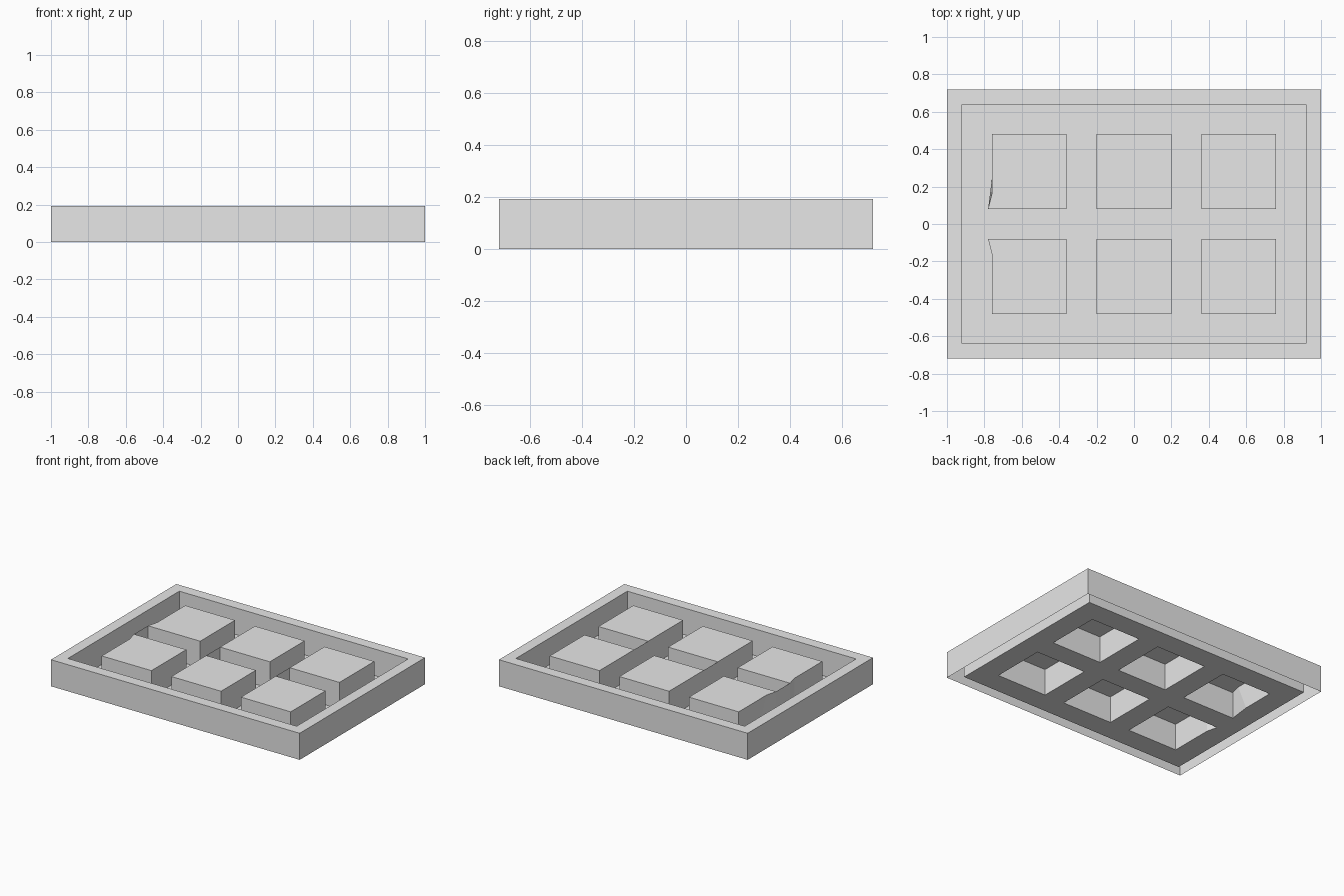
import bpy
import bmesh

cube = bpy.data.objects.get("Cube")
if cube:
    bpy.data.objects.remove(cube)

HEIGHT = 0.193
FLOOR = 0.0

grey = bpy.data.materials.new("light_grey")
grey.use_nodes = True
grey.diffuse_color = (0.8, 0.8, 0.8, 1)
grey.node_tree.nodes["Principled BSDF"].inputs["Base Color"].default_value = (0.8, 0.8, 0.8, 1)


def make_object(name, bm, outward=False):
    if outward:
        bmesh.ops.recalc_face_normals(bm, faces=bm.faces)
    mesh = bpy.data.meshes.new(name)
    bm.to_mesh(mesh)
    bm.free()
    mesh.materials.append(grey)
    obj = bpy.data.objects.new(name, mesh)
    bpy.context.collection.objects.link(obj)
    return obj


def rectangle(bm, x, y, z):
    return [bm.verts.new((sx * x, sy * y, z))
            for sx, sy in ((-1, -1), (1, -1), (1, 1), (-1, 1))]


# Tray rim: outer wall, flat top and inner wall as one open folded sheet
bm = bmesh.new()
loops = [rectangle(bm, 1, 0.72, 0), rectangle(bm, 1, 0.72, HEIGHT),
         rectangle(bm, 0.92, 0.64, HEIGHT), rectangle(bm, 0.92, 0.64, FLOOR)]
for a, b in zip(loops, loops[1:]):
    for i in range(4):
        j = (i + 1) % 4
        bm.faces.new((a[i], a[j], b[j], b[i]))
make_object("tray_rim", bm)

# Cell sheet: floor with raised blocks that are open underneath
XS = (-0.92, -0.76, -0.36, -0.2, 0.2, 0.36, 0.76, 0.92)
YS = (-0.64, -0.48, -0.16, -0.08, 0.08, 0.16, 0.48, 0.64)
bm = bmesh.new()
corners = {}


def corner(i, j, up):
    """Shared grid corner, with the dented edge of the left column."""
    if (i, j, up) not in corners:
        x, y = XS[i], YS[j]
        if i == 1 and j in (3, 4):
            x = -0.78
        if i == 1 and j == 5 and not up:
            y = 0.24
        corners[i, j, up] = bm.verts.new((x, y, HEIGHT if up else FLOOR))
    return corners[i, j, up]


def raised(i, j):
    return i in (1, 3, 5) and j in (1, 2, 4, 5)


def wall(p, q):
    bm.faces.new((corner(*p, False), corner(*q, False), corner(*q, True), corner(*p, True)))


for i in range(len(XS) - 1):
    for j in range(len(YS) - 1):
        up = raised(i, j)
        bm.faces.new([corner(a, b, up) for a, b in
                      ((i, j), (i + 1, j), (i + 1, j + 1), (i, j + 1))])
        if up:
            if not raised(i, j - 1):
                wall((i, j), (i + 1, j))
            if not raised(i, j + 1):
                wall((i + 1, j + 1), (i, j + 1))
            wall((i + 1, j), (i + 1, j + 1))
            wall((i, j + 1), (i, j))

# Thin webs joining the two blocks of each column
for i in (1, 3, 5):
    wall((i, 4), (i, 3))
make_object("cell_sheet", bm)
